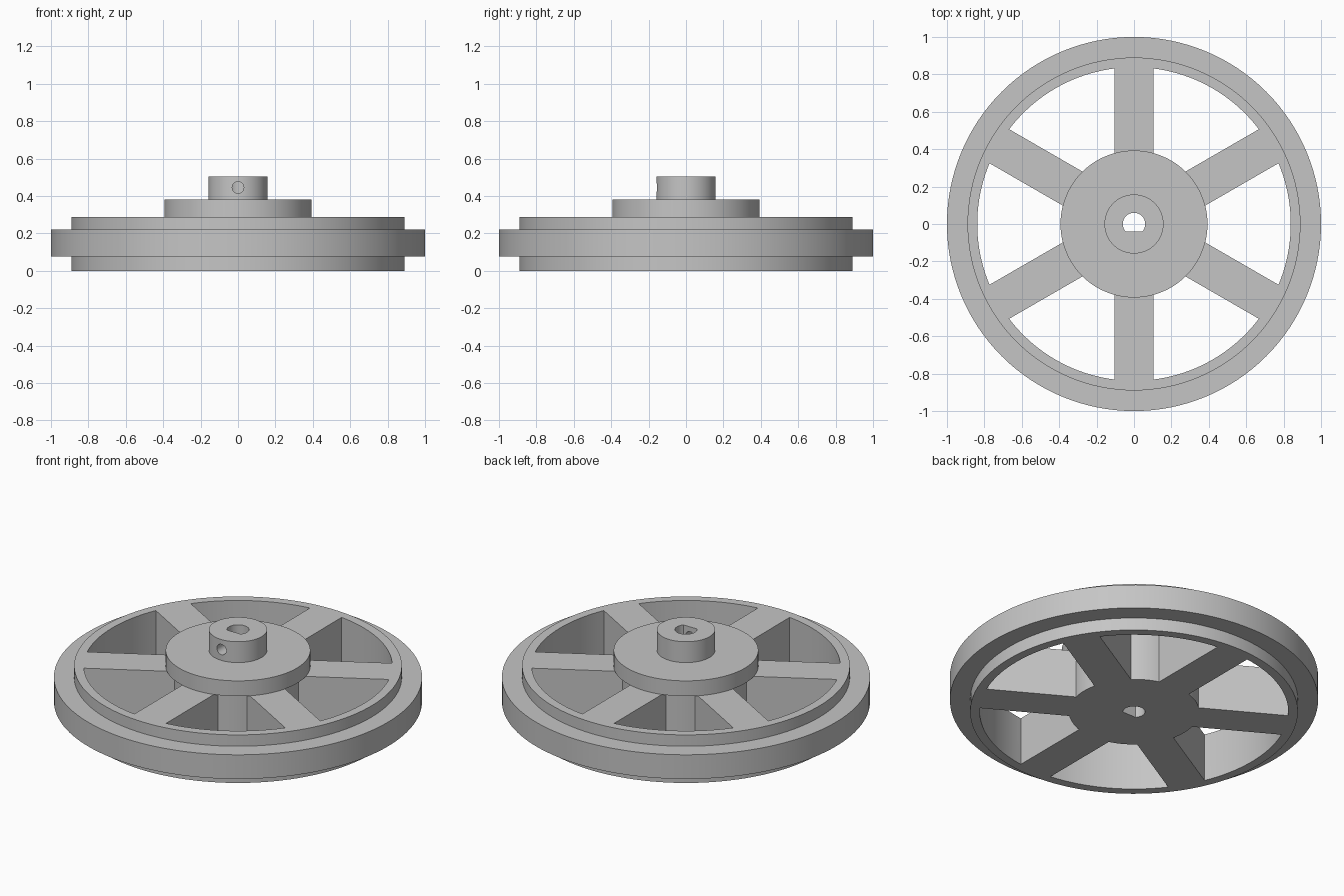
import bpy, bmesh, math

if "Cube" in bpy.data.objects:
    bpy.data.objects.remove(bpy.data.objects["Cube"], do_unlink=True)

SEG = 128
SPOKES = 6
SPOKE_HALF = 0.105
RIM_INNER, HUB_CORE = 0.838, 0.354
WHEEL_TOP, HUB_TOP, BOSS_TOP = 0.288, 0.38, 0.505

grey = bpy.data.materials.new("plain grey")
grey.use_nodes = True
grey.diffuse_color = (0.56, 0.56, 0.56, 1)
grey.node_tree.nodes["Principled BSDF"].inputs["Base Color"].default_value = (0.56, 0.56, 0.56, 1)


def make_object(name, bm):
    bmesh.ops.recalc_face_normals(bm, faces=bm.faces)
    mesh = bpy.data.meshes.new(name)
    bm.to_mesh(mesh)
    bm.free()
    mesh.materials.append(grey)
    obj = bpy.data.objects.new(name, mesh)
    bpy.context.collection.objects.link(obj)
    return obj


def stack_rings(name, profile):
    """Solid of revolution about z from (radius, height) pairs, with flat ends."""
    bm = bmesh.new()
    rings = []
    for r, z in profile:
        rings.append([bm.verts.new((r * math.cos(i * math.tau / SEG),
                                    r * math.sin(i * math.tau / SEG), z)) for i in range(SEG)])
    for low, high in zip(rings, rings[1:]):
        for i in range(SEG):
            j = (i + 1) % SEG
            bm.faces.new((low[i], low[j], high[j], high[i]))
    bm.faces.new(rings[0])
    bm.faces.new(rings[-1])
    return make_object(name, bm)


def prism(name, outline, z0, z1):
    """Upright prism over a flat outline."""
    bm = bmesh.new()
    base = bm.faces.new([bm.verts.new((x, y, z0)) for x, y in outline])
    top = bmesh.ops.extrude_face_region(bm, geom=[base])["geom"]
    bmesh.ops.translate(bm, vec=(0, 0, z1 - z0),
                        verts=[v for v in top if isinstance(v, bmesh.types.BMVert)])
    return make_object(name, bm)


def arc(radius, a0, a1, steps):
    return [(radius * math.cos(a0 + (a1 - a0) * i / steps),
             radius * math.sin(a0 + (a1 - a0) * i / steps)) for i in range(steps + 1)]


def cut(obj, cutter):
    mod = obj.modifiers.new("cut", 'BOOLEAN')
    mod.operation = 'DIFFERENCE'
    mod.solver = 'EXACT'
    mod.object = cutter
    bpy.context.view_layer.objects.active = obj
    bpy.ops.object.modifier_apply(modifier=mod.name)


# Rim with raised tread band, still a solid disc
wheel = stack_rings("spoked_wheel", [(0.89, 0), (0.89, 0.075), (1, 0.075), (1, 0.22),
                                     (0.89, 0.22), (0.89, WHEEL_TOP)])
# Hub flange and shaft collar
hub = stack_rings("hub_and_collar", [(0.393, WHEEL_TOP), (0.393, HUB_TOP),
                                     (0.158, HUB_TOP), (0.158, BOSS_TOP)])
cutters = []

# Openings between parallel-sided spokes
outer = math.asin(SPOKE_HALF / RIM_INNER)
inner = math.asin(SPOKE_HALF / HUB_CORE)
step = math.tau / SPOKES
for k in range(SPOKES):
    a = math.pi / 2 + k * step
    outline = arc(RIM_INNER, a + outer, a + step - outer, 20)
    outline += arc(HUB_CORE, a + step - inner, a + inner, 10)
    window = prism("window_cutter", outline, -0.1, WHEEL_TOP + 0.1)
    cut(wheel, window)
    cutters.append(window)

# D-shaped shaft bore, flat side toward the front
flat = math.asin(0.04 / 0.06)
bore = prism("bore_cutter", arc(0.06, -flat, math.pi + flat, 40), -0.1, BOSS_TOP + 0.1)
cut(wheel, bore)
cut(hub, bore)
cutters.append(bore)

# Set screw hole in the front of the collar
bpy.ops.mesh.primitive_cylinder_add(vertices=32, radius=0.031, depth=0.25,
                                    location=(0, -0.135, 0.445), rotation=(math.pi / 2, 0, 0))
screw = bpy.context.object
screw.name = "screw_hole_cutter"
screw.data.materials.append(grey)
cut(hub, screw)
cutters.append(screw)

for c in cutters:
    bpy.data.objects.remove(c, do_unlink=True)

# Smooth round walls, crisp edges
for obj in (wheel, hub):
    bpy.ops.object.select_all(action='DESELECT')
    obj.select_set(True)
    bpy.context.view_layer.objects.active = obj
    bpy.ops.object.shade_smooth_by_angle(angle=math.radians(30))
